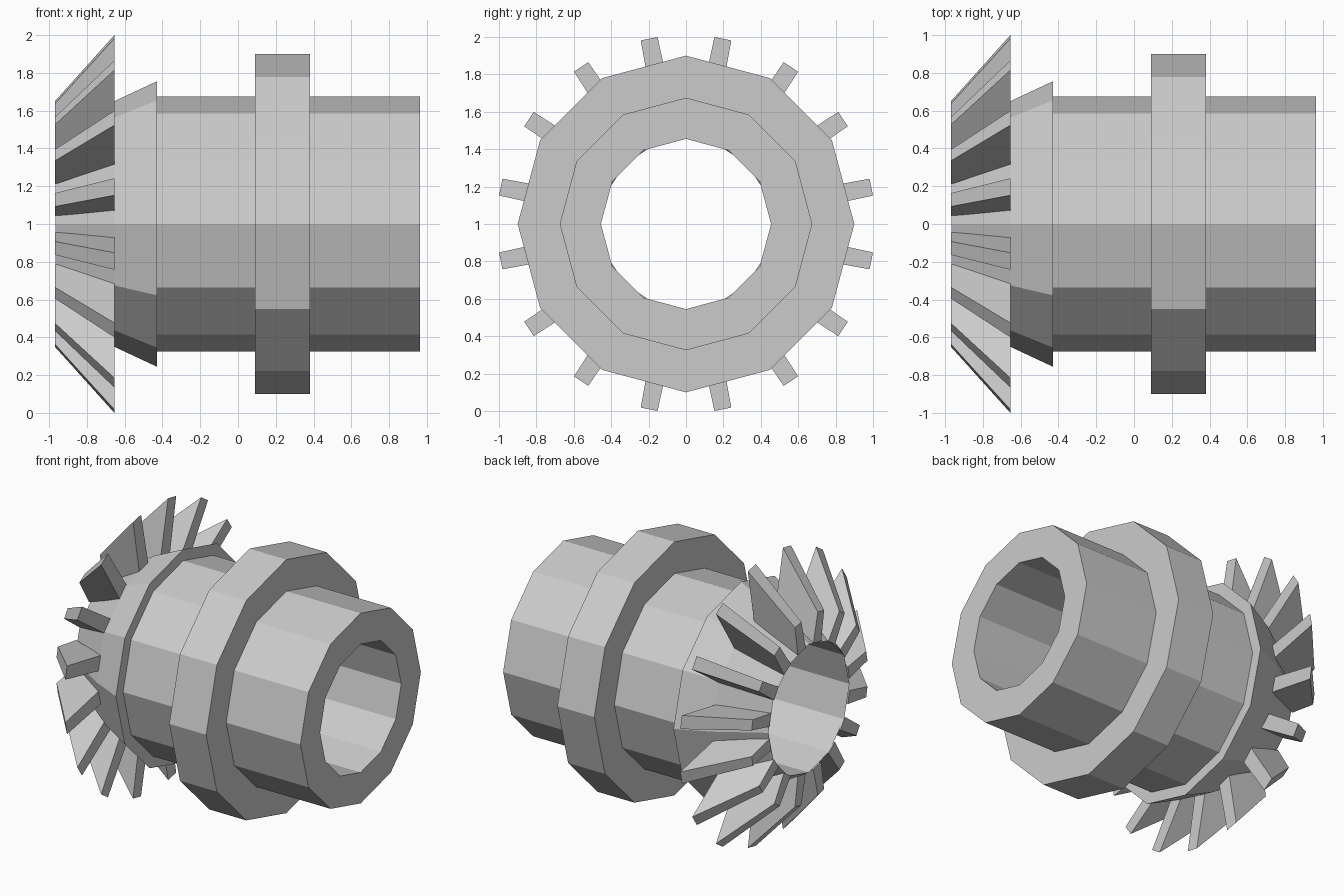
import bpy, bmesh
from math import pi, sin, cos, tau

cube = bpy.data.objects.get("Cube")
if cube:
    bpy.data.objects.remove(cube, do_unlink=True)

SIDES, TEETH, AXIS_Z = 12, 16, 1.0
FRONT, BACK = -0.965, -0.655        # ends of the teeth along the axis

# Single metal colour
steel = bpy.data.materials.new("light grey metal")
steel.diffuse_color = (0.6, 0.6, 0.6, 1)
steel.use_nodes = True
steel.node_tree.nodes["Principled BSDF"].inputs["Base Color"].default_value = (0.6, 0.6, 0.6, 1)


def finish(name, bm):
    bmesh.ops.recalc_face_normals(bm, faces=bm.faces)
    mesh = bpy.data.meshes.new(name)
    bm.to_mesh(mesh)
    bm.free()
    mesh.materials.append(steel)
    obj = bpy.data.objects.new(name, mesh)
    obj.location.z = AXIS_Z
    bpy.context.collection.objects.link(obj)
    return obj


def lathe(name, profile):
    """Turn a closed (x, radius) profile around the x axis."""
    bm = bmesh.new()
    rings = [[bm.verts.new((x, r * sin(tau * i / SIDES), r * cos(tau * i / SIDES)))
              for x, r in profile] for i in range(SIDES)]
    n = len(profile)
    for i in range(SIDES):
        a, b = rings[i], rings[(i + 1) % SIDES]
        for j in range(n):
            k = (j + 1) % n
            bm.faces.new((a[j], a[k], b[k], b[j]))
    return finish(name, bm)


def tooth_section(bm, x, angle, root, root_half, tip, tip_half):
    """Four corners of a tapered tooth at one end."""
    corners = ((root, -root_half), (root, root_half), (tip, tip_half), (tip, -tip_half))
    s, c = sin(angle), cos(angle)
    return [bm.verts.new((x, r * s + w * c, r * c - w * s)) for r, w in corners]


# Hollow hub: bore, flared gear cone, shaft and wide flange
lathe("flanged_hub", [
    (FRONT, 0.455), (BACK, 0.65), (-0.43, 0.755), (-0.43, 0.675),
    (0.09, 0.675), (0.09, 0.9), (0.38, 0.9), (0.38, 0.675),
    (0.963, 0.675), (0.963, 0.455)])

# Slanted bevel teeth on the cone
bm = bmesh.new()
for i in range(TEETH):
    angle = tau * (i + 0.5) / TEETH
    a = tooth_section(bm, FRONT - 0.005, angle, 0.447, 0.045, 0.655, 0.036)
    b = tooth_section(bm, BACK, angle, 0.62, 0.052, 1.01, 0.046)
    bm.faces.new(a)
    bm.faces.new(b)
    for j in range(4):
        k = (j + 1) % 4
        bm.faces.new((a[j], a[k], b[k], b[j]))
finish("bevel_teeth", bm)
